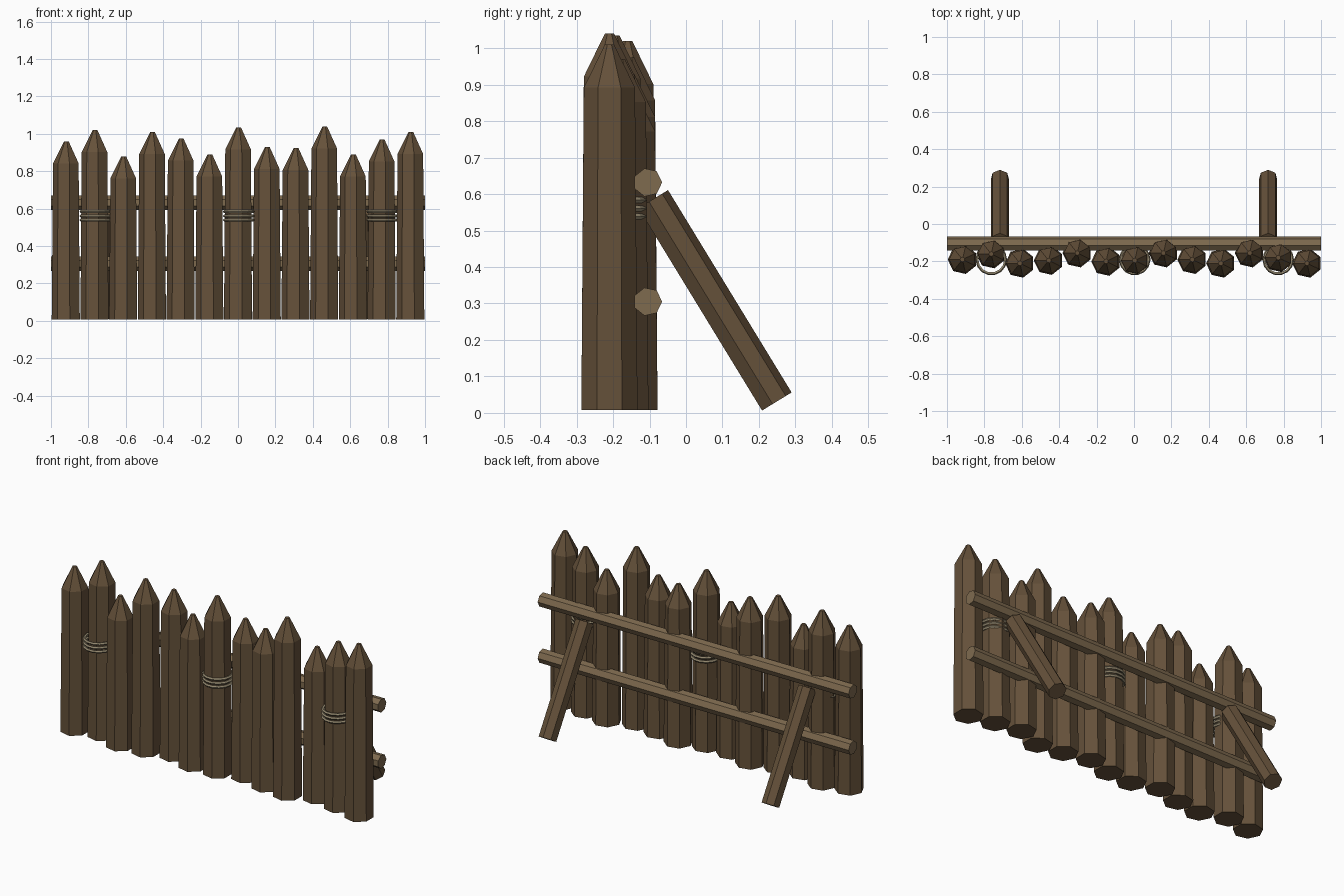
import bpy, math
from mathutils import Vector, Matrix

if "Cube" in bpy.data.objects:
    bpy.data.objects.remove(bpy.data.objects["Cube"])

def material(name, rgb):
    m = bpy.data.materials.new(name)
    m.diffuse_color = (*rgb, 1)
    m.use_nodes = True
    m.node_tree.nodes["Principled BSDF"].inputs["Base Color"].default_value = m.diffuse_color
    return m

BARK = material("dark_wood", (0.13, 0.082, 0.042))
POLE = material("pale_wood", (0.21, 0.145, 0.078))
ROPE = material("rope", (0.30, 0.25, 0.16))
SIDES = 7

def rings_object(name, rings, mat, matrix, phase=math.pi):
    """Closed faceted log from (radius, height) rings."""
    n = SIDES
    verts = [(r * math.cos(phase + 2 * math.pi * i / n),
              r * math.sin(phase + 2 * math.pi * i / n), h)
             for r, h in rings for i in range(n)]
    faces = [tuple(reversed(range(n))),
             tuple(range((len(rings) - 1) * n, len(rings) * n))]
    for k in range(len(rings) - 1):
        for i in range(n):
            j = (i + 1) % n
            faces.append((k * n + i, k * n + j, (k + 1) * n + j, (k + 1) * n + i))
    me = bpy.data.meshes.new(name)
    me.from_pydata(verts, [], faces)
    me.materials.append(mat)
    ob = bpy.data.objects.new(name, me)
    ob.matrix_world = matrix
    bpy.context.collection.objects.link(ob)
    return ob

def log_between(name, a, b, r, mat, phase):
    a, d = Vector(a), Vector(b) - Vector(a)
    z = d.normalized()
    # keep local x/y predictable so the facets line up on both sides
    x = Vector((1, 0, 0)) if abs(z.x) < 0.5 else Vector((0, 1, 0))
    y = z.cross(x)
    rot = Matrix((x, y, z)).transposed().to_4x4()
    return rings_object(name, [(r, 0), (r, d.length)], mat,
                        Matrix.Translation(a) @ rot, phase)

# Sharpened stakes: tip height and depth of each, left to right
tips = [0.96, 1.02, 0.88, 1.01, 0.975, 0.89, 1.035, 0.93, 0.925, 1.04, 0.89, 0.97, 1.01]
depth = [-.19, -.16, -.21, -.195, -.155, -.20, -.195, -.155, -.19, -.21, -.155, -.18, -.21]
for i, (top, y) in enumerate(zip(tips, depth)):
    x = -0.917 + i * 0.1535
    rings_object(f"stake_{i + 1}",
                 [(0.079, 0.008), (0.072, top - 0.118), (0.013, top)],
                 BARK, Matrix.Translation((x, y, 0)))

# Two horizontal rails behind the stakes
for name, z in (("lower_rail", 0.305), ("upper_rail", 0.632)):
    log_between(name, (-1, -0.105, z), (1, -0.105, z), 0.0395, POLE, 0)

# Diagonal braces
for name, x in (("left_brace", -0.717), ("right_brace", 0.717)):
    log_between(name, (x, 0.247, 0.03), (x, -0.092, 0.585), 0.05, BARK, math.pi / 2)

# Rope lashings, three loops each
for name, x in (("left", -0.763), ("middle", 0.004), ("right", 0.771)):
    for k, z in enumerate((0.539, 0.561, 0.584)):
        bpy.ops.mesh.primitive_torus_add(
            location=(x, -0.19, z), major_radius=0.076, minor_radius=0.0085,
            major_segments=14, minor_segments=5)
        ob = bpy.context.object
        ob.name = f"{name}_lashing_{k + 1}"
        ob.data.materials.append(ROPE)
